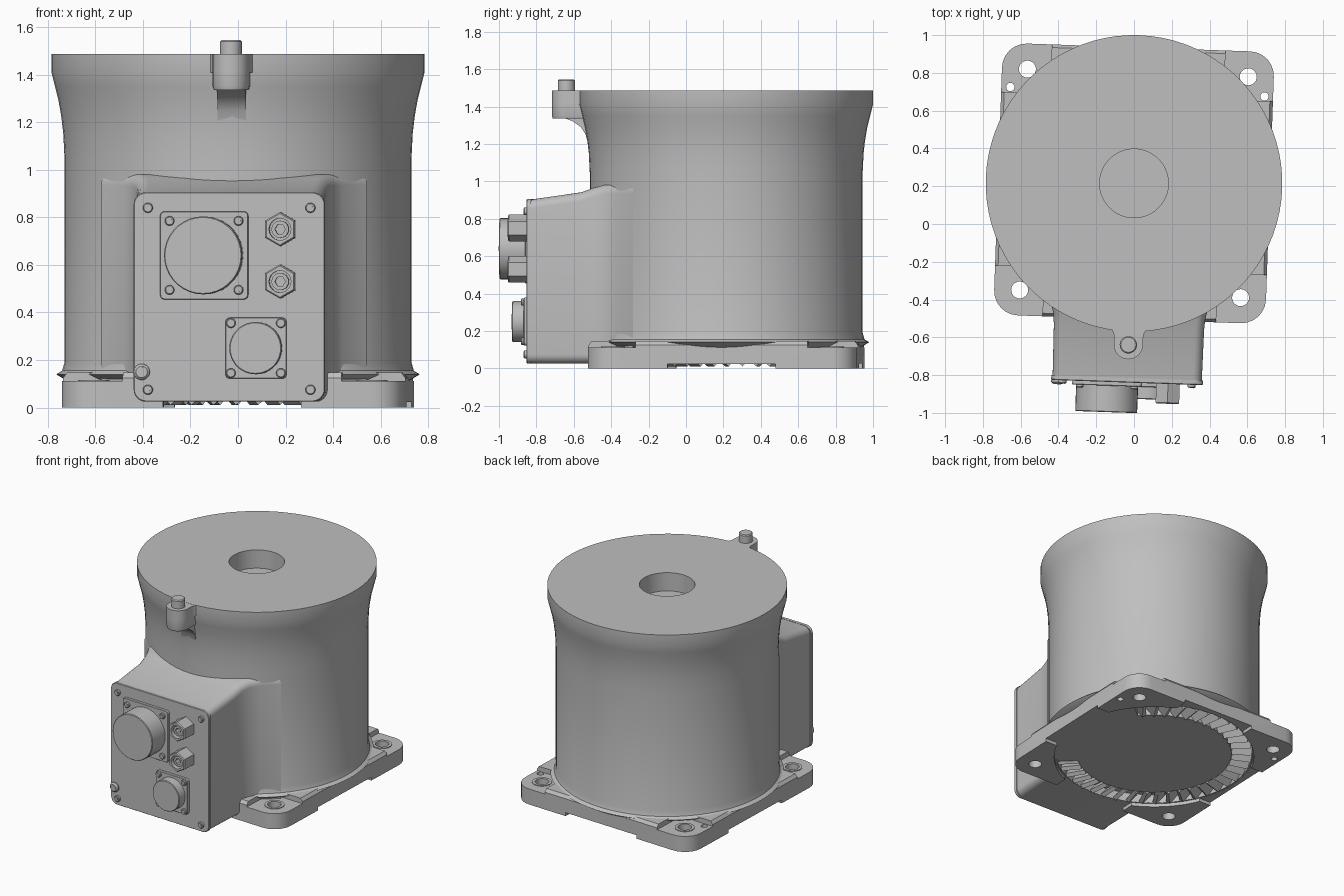
import bpy, bmesh, math
from math import sin, cos, pi, radians
from mathutils import Matrix, Vector

cube = bpy.data.objects.get("Cube")
if cube:
    bpy.data.objects.remove(cube, do_unlink=True)

grey = bpy.data.materials.new("machined_grey")
grey.use_nodes = True
COLOUR = (0.52, 0.52, 0.52, 1)
grey.diffuse_color = COLOUR
grey.node_tree.nodes["Principled BSDF"].inputs["Base Color"].default_value = COLOUR

TWIST = radians(-2)      # whole unit is turned slightly about the drum axis
AXIS_Y = 0.215
FRONT = -1.055           # face of the connector cover


def finish(name, bm, smooth=True):
    """Turn a bmesh into an object in the drum's own frame."""
    bmesh.ops.recalc_face_normals(bm, faces=bm.faces)
    mesh = bpy.data.meshes.new(name)
    bm.to_mesh(mesh)
    bm.free()
    mesh.materials.append(grey)
    obj = bpy.data.objects.new(name, mesh)
    bpy.context.collection.objects.link(obj)
    obj.location = (0, AXIS_Y, 0)
    obj.rotation_euler = (0, 0, TWIST)
    if smooth:
        shade(obj)
    return obj


def activate(obj):
    bpy.ops.object.select_all(action='DESELECT')
    obj.select_set(True)
    bpy.context.view_layer.objects.active = obj


def shade(obj):
    activate(obj)
    bpy.ops.object.shade_smooth_by_angle(angle=radians(32))


def loft(name, rings, smooth=True):
    """Skin a list of equal-length rings and cap both ends."""
    bm = bmesh.new()
    rows = [[bm.verts.new(p) for p in ring] for ring in rings]
    n = len(rows[0])
    for a, b in zip(rows, rows[1:]):
        for i in range(n):
            j = (i + 1) % n
            bm.faces.new((a[i], a[j], b[j], b[i]))
    bm.faces.new(rows[0])
    bm.faces.new(rows[-1])
    return finish(name, bm, smooth)


def prism(name, pts, lo, hi, facing='Z', chamfer=0):
    """Extrude an outline upwards (Z) or along the depth (Y), optional chamfer at hi."""
    c = sum((Vector(p) for p in pts), Vector((0, 0))) / len(pts)
    size = max((Vector(p) - c).length for p in pts)

    def ring(t, k):
        flat = [c + (Vector(p) - c) * k for p in pts]
        return [(p.x, p.y, t) if facing == 'Z' else (p.x, t, p.y) for p in flat]
    rings = [ring(lo, 1), ring(hi, 1)]
    if chamfer:
        step = math.copysign(chamfer, hi - lo)
        rings = [ring(lo, 1), ring(hi - step, 1), ring(hi, 1 - chamfer / size)]
    return loft(name, rings)


def ngon(x, y, r, n=32, turn=0):
    return [(x + r * cos(turn + 2 * pi * i / n), y + r * sin(turn + 2 * pi * i / n)) for i in range(n)]


def rounded(x, y, hw, hh, r, steps=6):
    pts = []
    for q, (sx, sy) in enumerate(((1, 1), (-1, 1), (-1, -1), (1, -1))):
        for k in range(steps + 1):
            a = pi / 2 * (q + k / steps)
            pts.append((x + sx * (hw - r) + r * cos(a), y + sy * (hh - r) + r * sin(a)))
    return pts


def sector(r0, r1, a0, a1, n=48):
    angles = [radians(a0 + (a1 - a0) * i / n) for i in range(n + 1)]
    return [(r1 * cos(a), r1 * sin(a)) for a in angles] + \
           [(r0 * cos(a), r0 * sin(a)) for a in reversed(angles)]


def cut(obj, cutter):
    mod = obj.modifiers.new("cut", 'BOOLEAN')
    mod.operation = 'DIFFERENCE'
    mod.solver = 'EXACT'
    mod.object = cutter
    activate(obj)
    bpy.ops.object.modifier_apply(modifier=mod.name)
    bpy.data.objects.remove(cutter, do_unlink=True)


# Drum: lathed body with flared rim and a blind centre bore
profile = [(0, .10), (.70, .10), (.765, .14), (.74, .155), (.73, .19), (.73, 1.05), (.735, 1.15),
           (.743, 1.22), (.755, 1.29), (.77, 1.35), (.785, 1.41), (.785, 1.487),
           (.182, 1.487), (.182, 1.355), (0, 1.355)]
bm = bmesh.new()
verts = [bm.verts.new((r, 0, z)) for r, z in profile]
edges = [bm.edges.new(pair) for pair in zip(verts, verts[1:])]
bmesh.ops.spin(bm, geom=verts + edges, axis=(0, 0, 1), cent=(0, 0, 0), angle=2 * pi, steps=80)
bmesh.ops.remove_doubles(bm, verts=bm.verts, dist=1e-4)
finish("drum", bm)

# Base flange: rounded square with lowered corner pads, feet, holes and an underside groove
base = prism("base_flange", rounded(0, 0, .72, .72, .13), 0, .147, chamfer=.022)
cut(base, prism("cutter", ngon(0, 0, .69, 64), -.1, .026))
cut(base, prism("cutter", rounded(0, 0, .29, 1, .02), -.1, .025))
cut(base, prism("cutter", rounded(0, 0, 1, .29, .02), -.1, .024))
cut(base, prism("cutter", sector(.535, .68, 40, 312), -.1, .09))
for sx in (-1, 1):
    for sy in (-1, 1):
        cut(base, prism("cutter", rounded(sx * .96, sy * .96, .5, .5, .04), .112, .3))
        cut(base, prism("cutter", ngon(sx * .585, sy * .585, .045, 24), -.1, .3))
for x, y in ((-.672, .487), (.674, .484)):
    cut(base, prism("cutter", ngon(x, y, .022, 16), -.1, .3))
shade(base)

# Seats round the mounting holes
for sx in (-1, 1):
    for sy in (-1, 1):
        seat = prism("mounting_hole_seat", ngon(sx * .585, sy * .585, .065, 24), .105, .117)
        cut(seat, prism("cutter", ngon(sx * .585, sy * .585, .045, 24), 0, .3))
        shade(seat)

# Ring of tilted cooling vanes in the groove
bm = bmesh.new()
COUNT = 34
for i in range(COUNT):
    m = Matrix.Rotation(radians(43 + 266 * i / (COUNT - 1)), 4, 'Z') @ \
        Matrix.Translation((.607, 0, .055)) @ Matrix.Rotation(radians(10), 4, 'Z') @ \
        Matrix.Rotation(radians(40), 4, 'X') @ Matrix.Diagonal((.14, .03, .09, 1))
    bmesh.ops.create_cube(bm, size=1, matrix=m)
finish("cooling_vanes", bm)

# Connector housing: rounded box that flares into the drum
sections = []
for y, half, top in ((-1.037, .395, .902), (-.76, .398, .942), (-.70, .403, .965),
                     (-.64, .42, .98), (-.57, .46, .985), (-.48, .56, .985)):
    outline = rounded(0, (top + .025) / 2, half, (top - .025) / 2, .05)
    sections.append([(p, y, q) for p, q in outline])
housing = loft("connector_housing", sections)
cut(housing, prism("cutter", sector(.3, .68, 180, 312), -.1, .09))
shade(housing)
prism("housing_cover", rounded(0, .465, .402, .44, .05), -1.03, FRONT, 'Y', .004)


def screw(name, x, z, r, base_y, height=.016):
    prism(name, ngon(x, z, r, 16), base_y, base_y - height, 'Y', .004)
    prism(name + "_socket", ngon(x, z, r * .5, 6), base_y, base_y - height - .002, 'Y')


# Cover screws and the cross-head earth screw
for sx in (-1, 1):
    for z in (.075, .84):
        screw("cover_screw", sx * .342, z, .021, FRONT)
prism("earth_screw", ngon(-.368, .15, .034, 20), FRONT, FRONT - .02, 'Y', .01)
prism("earth_screw_slot", rounded(-.368, .15, .02, .005, .001), FRONT, FRONT - .022, 'Y')
prism("earth_screw_slot", rounded(-.368, .15, .005, .02, .001), FRONT, FRONT - .022, 'Y')

# Round connectors on square flanges
for name, x, z, half, r, depth, pitch in (("large_connector", -.105, .64, .185, .164, .16, .145),
                                          ("small_connector", .113, .25, .128, .11, .085, .105)):
    prism(name + "_flange", rounded(x, z, half, half, .018), FRONT, FRONT - .02, 'Y', .003)
    prism(name, ngon(x, z, r, 36), FRONT, FRONT - depth, 'Y', .004)
    for sx in (-1, 1):
        for sz in (-1, 1):
            screw(name + "_screw", x + sx * pitch, z + sz * pitch, .02, FRONT - .02, .014)

# Hexagonal air fittings with open bores
for z in (.53, .75):
    x = .217
    nut = prism("air_fitting", ngon(x, z, .072, 6, pi / 2), FRONT, FRONT - .105, 'Y', .006)
    cut(nut, prism("cutter", ngon(x, z, .046, 24), FRONT - .03, FRONT - .2, 'Y'))
    shade(nut)
    sleeve = prism("air_fitting_sleeve", ngon(x, z, .036, 24), FRONT, FRONT - .09, 'Y')
    cut(sleeve, prism("cutter", ngon(x, z, .022, 6), FRONT - .05, FRONT - .2, 'Y'))
    shade(sleeve)

# Index lug on the rim: rounded nose with concave roots, web below and pin above
nose = [(.077 * cos(a), -.855 + .077 * sin(a)) for a in (-pi * i / 12 for i in range(13))]
root = [(.137 - .06 * cos(a), -.815 + .06 * sin(a)) for a in (pi / 2 * i / 5 for i in range(6))]
outline = nose + [(-x, y) for x, y in root] + [(-.137, -.7), (.137, -.7)] + root[::-1]
prism("lug_flange", outline, 1.41, 1.486)
stem = nose + [(-.077, -.7), (.077, -.7)]
prism("lug_body", stem, 1.42, 1.335, chamfer=.015)
web = [(-.87, 1.34), (-.82, 1.322), (-.775, 1.29), (-.75, 1.25), (-.735, 1.19), (-.65, 1.19), (-.65, 1.4), (-.87, 1.4)]
loft("lug_web", [[(x, y, z) for y, z in web] for x in (-.06, .06)])
prism("lug_pin", ngon(0, -.855, .046, 24), 1.45, 1.545, chamfer=.006)
